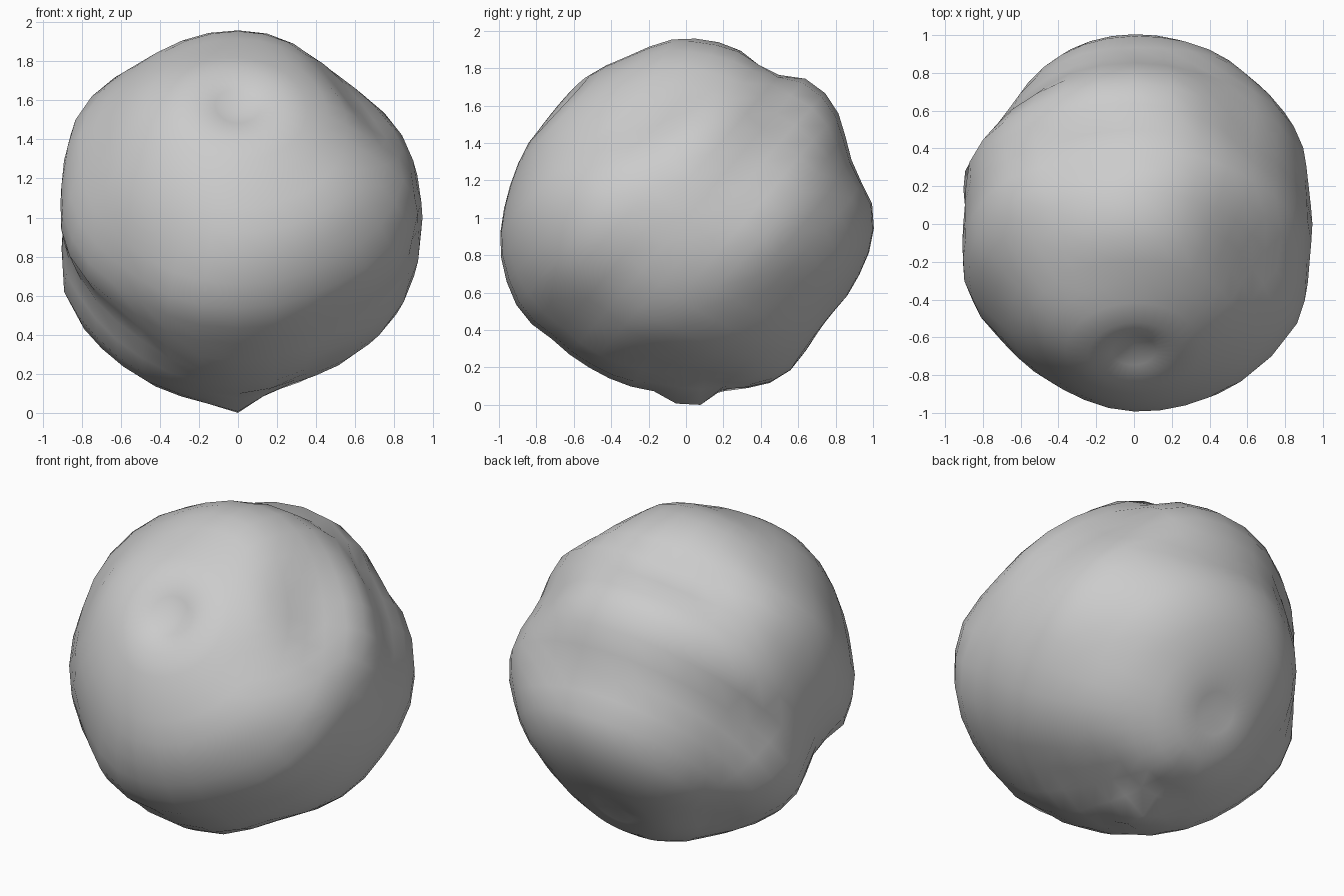
import bpy
import bmesh
import math
from mathutils import Matrix, Vector

cube = bpy.data.objects.get("Cube")
if cube:
    bpy.data.objects.remove(cube)

BASE = .915
POLE = Vector((0, -.76, .65)).normalized()

# Crests and hollows of the stone, measured from its centre
CRESTS = [
    # crown
    (0, 0, .96), (.4, .1, .87), (-.55, 0, .76),
    (0, .28, .91), (0, -.4, .82), (-.3, -.6, .68),
    # upper left flank
    (.5, 0, .66), (.72, .13, .58), (.88, .2, .38),
    (.71, .27, .34), (.83, .38, .24), (.92, 0, .2),
    # upper right flank
    (-.79, .1, .58), (-.86, .1, .3), (-.76, .46, .4), (-.7, .5, 0),
    # upper back
    (-.17, .41, .74), (-.2, .66, .73), (0, .8, .58), (0, .87, .33),
    # belt
    (-.33, .93, -.1), (0, 1, -.08), (.4, .91, -.1), (.83, .54, 0),
    (.92, -.1, -.19), (.8, -.6, -.1), (.5, -.86, -.1), (0, -1, -.15),
    (-.4, -.85, 0), (-.87, -.37, -.1), (-.9, 0, 0), (-.54, .75, 0),
    # front face
    (0, -.95, .1), (0, -.84, .4), (0, -.9, -.46), (0, -.66, -.69),
    # underside
    (.82, 0, -.48), (.61, .06, -.73), (.42, -.08, -.75), (.2, 0, -.87),
    (-.3, 0, -.91), (-.69, -.1, -.66), (-.69, -.2, -.47),
    (-.87, .3, -.38), (0, -.3, -.9), (0, .5, -.85), (.47, .54, -.63),
    (0, .85, -.41),
]
SAMPLES = [(Vector(p).normalized(), Vector(p).length) for p in CRESTS]

# Small sharp details: direction, height, angular width
DETAILS = [
    (POLE, -.1, .15),
    (-POLE, -.05, .15),
    (Vector((0, .02, -1)), .1, .13),
    (Vector((0, .26, -.85)), -.04, .1),
]


def radius(direction):
    """Blend nearby crests, stretched into bands around the tilted axis."""
    total, weight = 0, .1
    along = direction.dot(POLE)
    for spot, length in SAMPLES:
        spread = direction.angle(spot) / .32
        band = (along - spot.dot(POLE)) / .2
        w = math.exp(-spread ** 2 - band ** 2)
        total += w * (length - BASE)
        weight += w
    r = BASE + 1.2 * total / weight
    for spot, height, width in DETAILS:
        r += height * math.exp(-(direction.angle(spot) / width) ** 2)
    return r


# Tilted ball pushed in and out along its radius
bm = bmesh.new()
bmesh.ops.create_uvsphere(bm, u_segments=32, v_segments=24, radius=1)
tilt = math.atan2(-POLE.y, POLE.z)
bmesh.ops.rotate(bm, verts=bm.verts, matrix=Matrix.Rotation(tilt, 3, "X"))
for v in bm.verts:
    direction = v.co.normalized()
    v.co = direction * radius(direction)

# Stand it on the floor
floor = min(v.co.z for v in bm.verts)
bmesh.ops.translate(bm, verts=bm.verts, vec=(0, 0, -floor))

for face in bm.faces:
    face.smooth = True
mesh = bpy.data.meshes.new("boulder")
bm.to_mesh(mesh)
bm.free()
boulder = bpy.data.objects.new("boulder", mesh)
bpy.context.collection.objects.link(boulder)

# Plain grey stone
stone = bpy.data.materials.new("grey stone")
stone.use_nodes = True
grey = (.6, .6, .6, 1)
stone.diffuse_color = grey
stone.node_tree.nodes["Principled BSDF"].inputs["Base Color"].default_value = grey
mesh.materials.append(stone)
